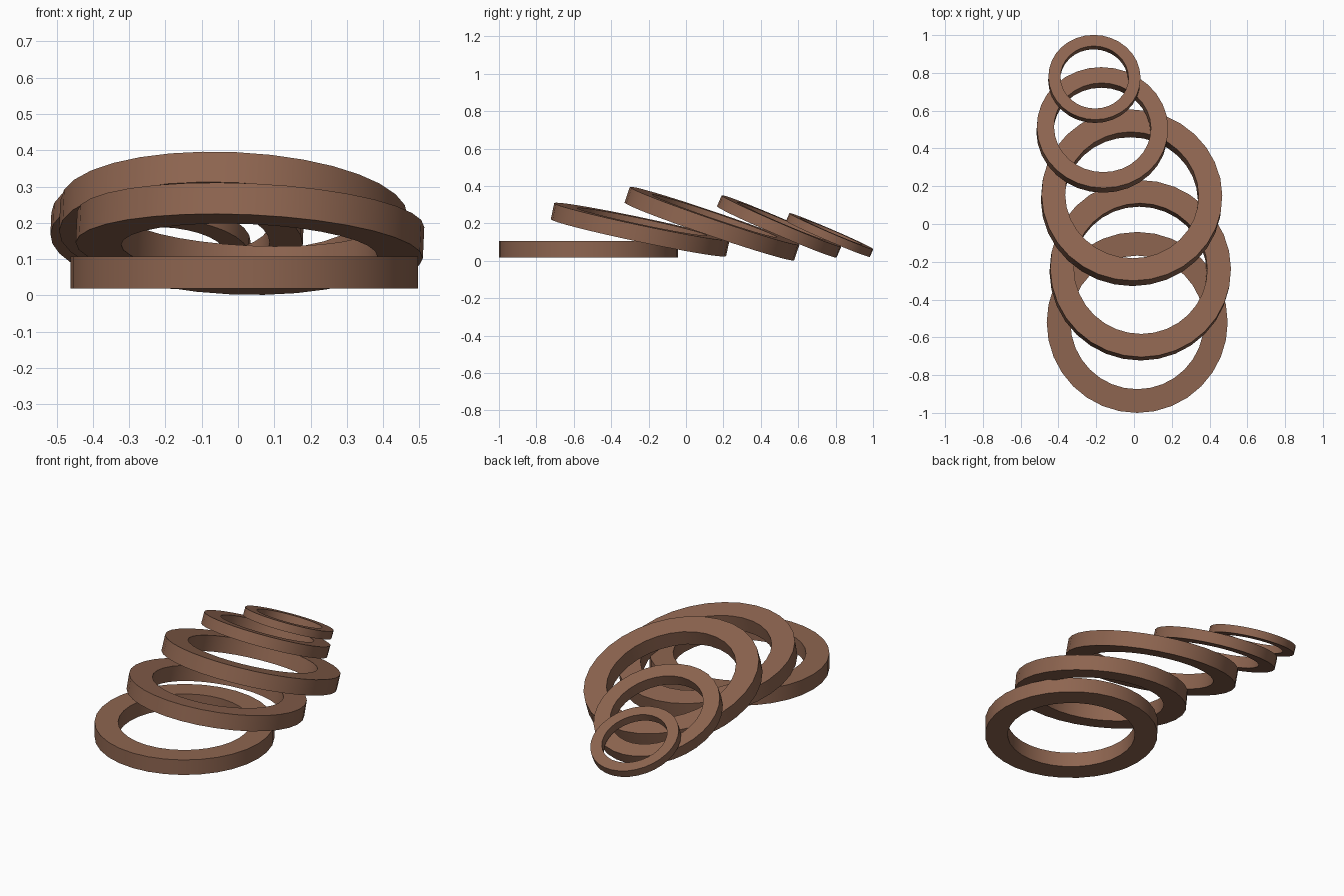
import bpy, bmesh
from math import radians, sin, cos, tau

if "Cube" in bpy.data.objects:
    bpy.data.objects.remove(bpy.data.objects["Cube"])

brown = bpy.data.materials.new("brown")
brown.diffuse_color = (0.27, 0.13, 0.08, 1)
brown.use_nodes = True
brown.node_tree.nodes["Principled BSDF"].inputs["Base Color"].default_value = brown.diffuse_color


def ring(name, loc, outer, pitch, roll, segments=32):
    """Square-edged ring; all rings share the same proportions."""
    inner, half = outer * 0.738, outer * 0.092
    profile = [(outer, -half), (outer, half), (inner, half), (inner, -half)]
    bm = bmesh.new()
    loops = []
    for i in range(segments):
        a = tau * i / segments
        loops.append([bm.verts.new((r * cos(a), r * sin(a), z)) for r, z in profile])
    for i in range(segments):
        p, q = loops[i], loops[(i + 1) % segments]
        for k in range(4):
            n = (k + 1) % 4
            bm.faces.new((p[k], q[k], q[n], p[n]))
    bmesh.ops.recalc_face_normals(bm, faces=bm.faces)
    mesh = bpy.data.meshes.new(name)
    bm.to_mesh(mesh)
    bm.free()
    mesh.materials.append(brown)
    ob = bpy.data.objects.new(name, mesh)
    bpy.context.collection.objects.link(ob)
    ob.location = loc
    ob.rotation_euler = (radians(pitch), radians(roll), 0)
    bpy.ops.object.select_all(action='DESELECT')
    ob.select_set(True)
    bpy.context.view_layer.objects.active = ob
    bpy.ops.object.shade_smooth_by_angle(angle=radians(30))


# Rings toppled on each other, from the flat front one to the small back one
ring("flat_ring", (0.017, -0.521, 0.063), 0.479, 0, 0)
ring("second_ring", (0.033, -0.245, 0.167), 0.479, -11.9, 2.6)
ring("third_ring", (-0.013, 0.139, 0.199), 0.479, -18.8, 2.6)
ring("medium_ring", (-0.168, 0.498, 0.184), 0.348, -23.2, 2.5)
ring("small_ring", (-0.21, 0.768, 0.138), 0.244, -23.2, 2.5)
